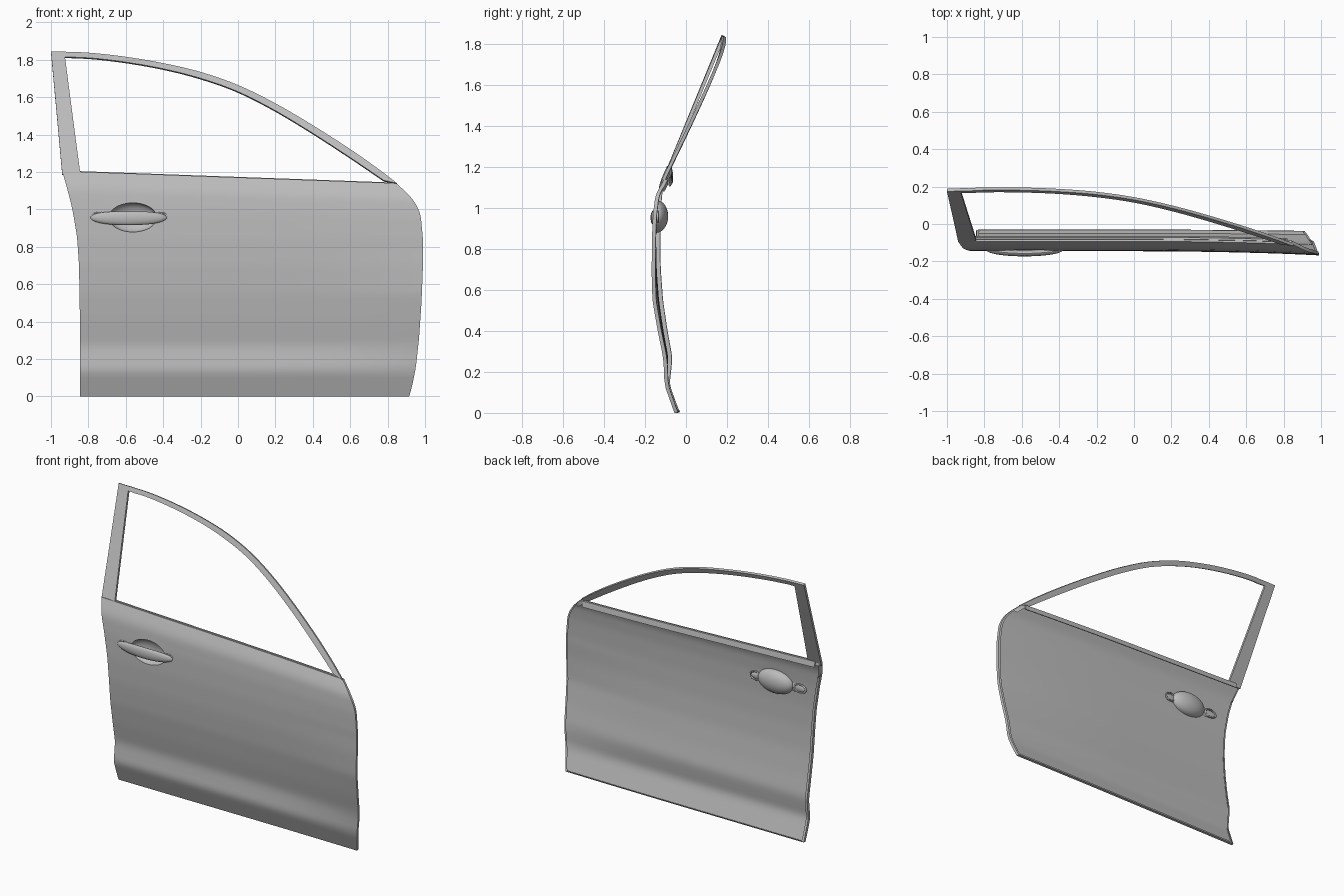
import bpy, bmesh, math
from mathutils import Vector

if "Cube" in bpy.data.objects:
    bpy.data.objects.remove(bpy.data.objects["Cube"], do_unlink=True)

grey = bpy.data.materials.new("door_grey")
grey.use_nodes = True
grey.diffuse_color = (0.5, 0.5, 0.5, 1)
grey.node_tree.nodes["Principled BSDF"].inputs["Base Color"].default_value = (0.5, 0.5, 0.5, 1)


def shade(obj, angle=30):
    obj.data.materials.append(grey)
    bpy.ops.object.select_all(action='DESELECT')
    obj.select_set(True)
    bpy.context.view_layer.objects.active = obj
    bpy.ops.object.shade_smooth_by_angle(angle=math.radians(angle))


def finish(bm, name, recalc=True):
    if recalc:
        bmesh.ops.recalc_face_normals(bm, faces=bm.faces)
    mesh = bpy.data.meshes.new(name)
    bm.to_mesh(mesh)
    bm.free()
    obj = bpy.data.objects.new(name, mesh)
    bpy.context.collection.objects.link(obj)
    shade(obj)


def loft(bm, rings, cap=True):
    """Join closed rings of points into a tube."""
    vs = [[bm.verts.new(p) for p in r] for r in rings]
    n = len(vs[0])
    for a, b in zip(vs, vs[1:]):
        for i in range(n):
            j = (i + 1) % n
            bm.faces.new((a[i], a[j], b[j], b[i]))
    if cap:
        bm.faces.new(vs[0])
        bm.faces.new(vs[-1])


def lerp_table(points, t):
    t = min(max(t, points[0][0]), points[-1][0])
    for (t0, v0), (t1, v1) in zip(points, points[1:]):
        if t <= t1:
            return v0 + (v1 - v0) * (t - t0) / (t1 - t0)


TOP = 1.205


def soft(points, t):
    """Table lookup with rounded corners."""
    w = max(0, min(0.025, t, TOP - t))
    return sum(lerp_table(points, t + k * w) for k in (-1, -0.5, 0, 0.5, 1)) / 5


# Panel edges and section, each against height
rear_edge = [(0, -.845), (.4, -.845), (.7, -.85), (.85, -.86), (1, -.885), (1.1, -.91), (TOP, -.94)]
front_edge = [(0, .915), (.05, .93), (.15, .95), (.3, .967), (.5, .981), (.7, .989), (.85, .989),
              (1, .977), (1.05, .963), (1.1, .938), (1.15, .9), (TOP, .845)]
section = [(0, -.05), (.14, -.101), (.18, -.095), (.27, -.086), (.4, -.11), (.55, -.132),
           (.7, -.143), (.85, -.146), (1, -.142), (1.11, -.132), (1.13, -.126), (TOP, -.093)]
front_bow = [(0, .008), (.14, .006), (.27, .027), (.55, .033), (.8, .021), (TOP, .02)]


def surface(x, t):
    z = t - .0363 * (x + .94) * max(0, (t - .8) / .405)
    y = soft(section, t) - lerp_table(front_bow, t) * max(0, x) ** 2
    return Vector((x, y, z))


# Door skin: grid with a handle opening and a folded hem
COLS, ROWS = 90, 60
HX, HZ, HA, HB = -.562, .957, .128, .078
bm = bmesh.new()
grid = []
for r in range(ROWS + 1):
    t = TOP * r / ROWS
    x0, x1 = soft(rear_edge, t), soft(front_edge, t)
    grid.append([bm.verts.new(surface(x0 + (x1 - x0) * c / COLS, t)) for c in range(COLS + 1)])
outer = {v for r, row in enumerate(grid) for c, v in enumerate(row)
         if r in (0, ROWS) or c in (0, COLS)}
for a, b in zip(grid, grid[1:]):
    for c in range(COLS):
        bm.faces.new((a[c], a[c + 1], b[c + 1], b[c]))


def radius(p):
    return math.hypot((p.x - HX) / HA, (p.z - HZ) / HB)


inside = [f for f in bm.faces if radius(f.calc_center_median()) < 1]
bmesh.ops.delete(bm, geom=inside, context='FACES')
rim = [e for e in bm.edges if e.is_boundary]
hem = [e for e in rim if all(v in outer for v in e.verts)]
for v in {v for e in rim for v in e.verts} - outer:
    k = 1 / radius(v.co)
    v.co.x = HX + (v.co.x - HX) * k
    v.co.z = HZ + (v.co.z - HZ) * k
    v.co.y = soft(section, v.co.z)
for back, inward in ((.018, .002), (.002, .014)):
    out = bmesh.ops.extrude_edge_only(bm, edges=hem)["geom"]
    hem = [g for g in out if isinstance(g, bmesh.types.BMEdge) and g.is_boundary]
    for v in {v for e in hem for v in e.verts}:
        v.co.y += back
        v.co.x -= math.copysign(inward, v.co.x) if abs(v.co.x) > .8 else 0
        if v.co.z > 1.1:
            v.co.z -= inward * 1.6
        elif v.co.z < .02:
            v.co.z += inward * .6
finish(bm, "door_skin", recalc=False)

# Handle recess: shallow dome pushed into the door
bm = bmesh.new()
rings = []
for k in range(13):
    a = math.pi / 2 * k / 12.3
    rad, deep = math.cos(a), .056 * math.sin(a)
    ring = []
    for i in range(40):
        th = math.tau * i / 40
        z = HZ + HB * rad * math.sin(th)
        ring.append((HX + HA * rad * math.cos(th), soft(section, z) + deep, z))
    rings.append(ring)
loft(bm, rings, cap=False)
bm.verts.ensure_lookup_table()
bm.faces.new(bm.verts[-40:])
finish(bm, "handle_recess")

# Bowed pull handle
bm = bmesh.new()
rings = []
for k in range(33):
    s = -math.cos(math.pi * (k + .4) / 32.8)
    end = math.sqrt(1 - abs(s) ** 5)
    half = (.026 + .011 * (1 - s * s)) * end
    yc = -.14 - .017 * (1 - s * s)
    ring = []
    for i in range(20):
        th = math.tau * i / 20
        ring.append((-.585 + .205 * s, yc + .016 * end * math.sin(th),
                     .953 + .003 * s * s + half * math.cos(th)))
    rings.append(ring)
loft(bm, rings)
finish(bm, "pull_handle")

# Mount collars behind the handle ends
for name, x, wide in (("rear_handle_collar", -.742, 1.15), ("front_handle_collar", -.413, .9)):
    bpy.ops.mesh.primitive_torus_add(major_segments=28, minor_segments=8, major_radius=.037,
                                     minor_radius=.006, location=(x, -.138, .957),
                                     rotation=(math.pi / 2, 0, 0))
    collar = bpy.context.object
    collar.name = name
    collar.scale = (wide, .72, 1)
    shade(collar, 60)

# Window frame: rear pillar and arched rail
arch_out = [(-1, 1.845), (-.8, 1.838), (-.6, 1.816), (-.4, 1.782), (-.2, 1.735), (0, 1.665),
            (.2, 1.567), (.4, 1.45), (.6, 1.322), (.75, 1.217), (.85, 1.14)]
arch_in = [(-.925, 1.816), (-.77, 1.808), (-.59, 1.786), (-.4, 1.752), (-.21, 1.704), (-.015, 1.636),
           (.18, 1.539), (.38, 1.42), (.575, 1.294), (.71, 1.203), (.78, 1.155)]


def spline(pts, steps=5):
    """Smooth curve through the given points."""
    pts = [Vector(p) for p in pts]
    ext = [2 * pts[0] - pts[1]] + pts + [2 * pts[-1] - pts[-2]]
    res = []
    for a, b, c, d in zip(ext, ext[1:], ext[2:], ext[3:]):
        for i in range(steps):
            u = i / steps
            res.append(.5 * (2 * b + (c - a) * u + (2 * a - 5 * b + 4 * c - d) * u * u
                             + (3 * b - a - 3 * c + d) * u ** 3))
    return res + [pts[-1]]


def frame_point(p, depth):
    bulge = .03 * math.sin(math.pi * min(1, max(0, (p.x + 1) / 1.87)))
    if p.x < -.84:
        bulge = min(bulge, .004)
    y = -.094 + .415 * (p.y - 1.2) + bulge
    return (p.x, y + .92 * depth, p.y - .39 * depth)


pillar_out = [Vector((-.94, 1.19)), Vector((-.968, 1.5))]
pillar_in = [Vector((-.843, 1.19)), Vector((-.884, 1.5))]
bm = bmesh.new()
rings = [(frame_point(o, 0), frame_point(i, 0), frame_point(i, .016), frame_point(o, .016))
         for o, i in zip(pillar_out + spline(arch_out), pillar_in + spline(arch_in))]
loft(bm, rings)
finish(bm, "window_frame")

# Sill strip along the bottom of the window
bm = bmesh.new()
rings = []
for k in range(21):
    p = surface(-.9 + 1.72 * k / 20, TOP)
    rings.append([p + Vector((0, dy, dz)) for dy, dz in
                  ((.008, -.008), (.012, .003), (.022, .001), (.03, -.035), (.024, -.035))])
loft(bm, rings)
finish(bm, "window_sill")
